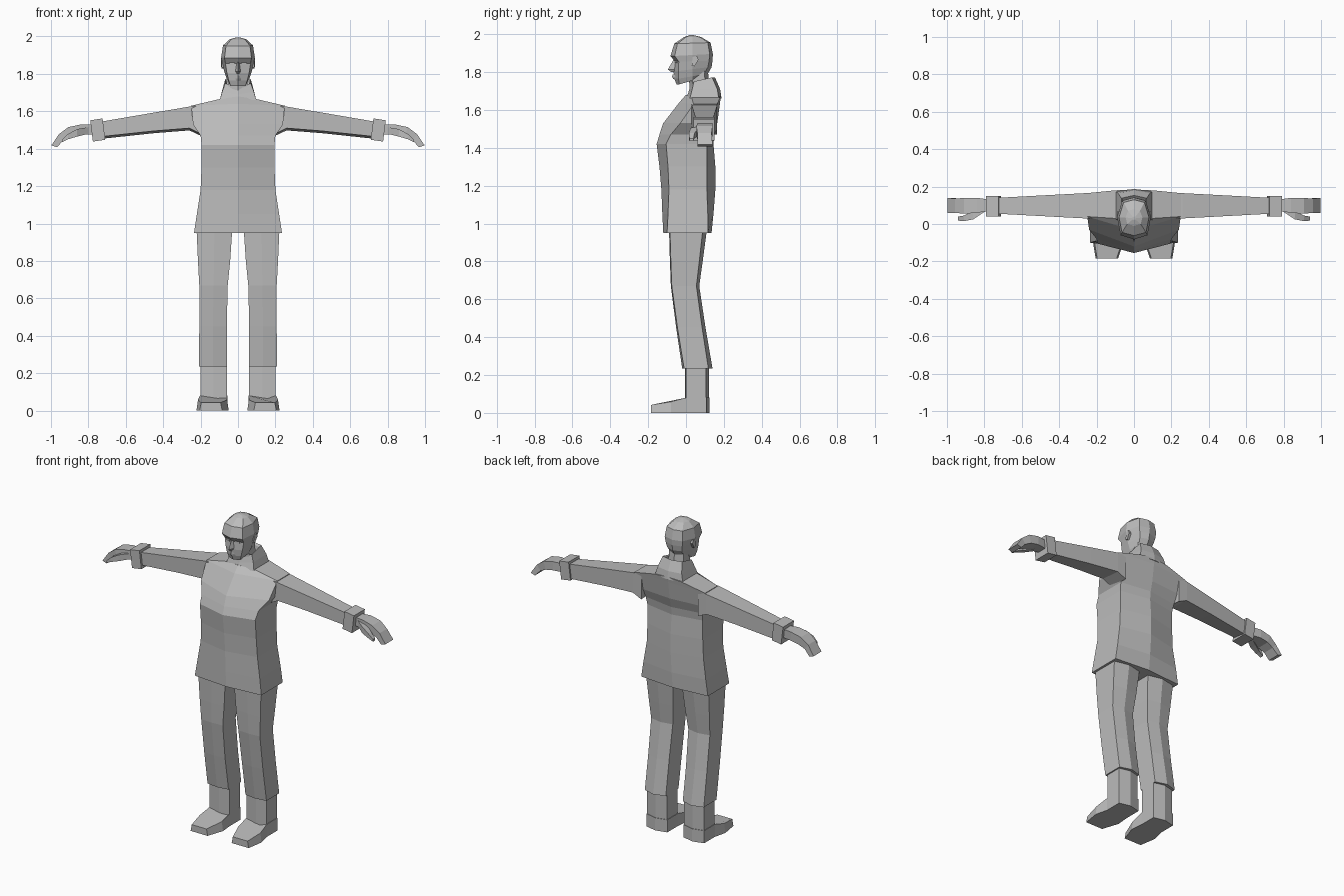
import bpy, bmesh

grey = bpy.data.materials.new("plain_grey")
grey.diffuse_color = (0.5, 0.5, 0.5, 1)


def loft(name, rings, mirror=False):
    """Skin a list of equal-length point rings and cap both ends."""
    bm = bmesh.new()
    loops = [[bm.verts.new(p) for p in ring] for ring in rings]
    n = len(loops[0])
    for a, b in zip(loops, loops[1:]):
        for i in range(n):
            j = (i + 1) % n
            bm.faces.new((a[i], a[j], b[j], b[i]))
    bm.faces.new(loops[0][::-1])
    bm.faces.new(loops[-1])
    bmesh.ops.recalc_face_normals(bm, faces=bm.faces[:])
    mesh = bpy.data.meshes.new(name)
    bm.to_mesh(mesh)
    bm.free()
    mesh.materials.append(grey)
    ob = bpy.data.objects.new(name, mesh)
    bpy.context.collection.objects.link(ob)
    if mirror:
        ob.modifiers.new("mirror", 'MIRROR').use_axis[0] = True
    return ob


def hexagon(z, x0, x1, front, front_corner, back_corner, back):
    """Six-sided level ring with a front ridge and a back ridge."""
    m = (x0 + x1) / 2
    return [(m, front, z), (x1, front_corner, z), (x1, back_corner, z),
            (m, back, z), (x0, back_corner, z), (x0, front_corner, z)]


def sym(half):
    """Close a half ring whose first and last points lie on x = 0."""
    return half + [(-x, y, z) for x, y, z in half[-2:0:-1]]


def section(x, y0, y1, top, bottom, drop=0.0, skew=0.0):
    """Four-sided ring across the x axis, for arms and hands."""
    return [(x + skew, y0, top), (x + skew, y1, top),
            (x - skew, y1, bottom - drop), (x - skew, y0, bottom)]


# Jacket body
torso = [hexagon(z, -w, w, f, fc, bc, b) for z, w, f, fc, bc, b in [
    (0.95, 0.235, -0.12, -0.10, 0.115, 0.135),
    (1.05, 0.22, -0.125, -0.095, 0.115, 0.145),
    (1.18, 0.20, -0.13, -0.09, 0.11, 0.155),
    (1.30, 0.195, -0.14, -0.095, 0.11, 0.155),
    (1.42, 0.195, -0.155, -0.105, 0.11, 0.145),
    (1.47, 0.20, -0.14, -0.08, 0.12, 0.15),
    (1.53, 0.24, -0.12, -0.03, 0.145, 0.165)]]
torso.append([(0, -0.035, 1.64), (0.25, 0.04, 1.63), (0.25, 0.165, 1.63),
              (0, 0.18, 1.64), (-0.25, 0.165, 1.63), (-0.25, 0.04, 1.63)])
torso.append([(0, 0.0, 1.68), (0.1, 0.03, 1.665), (0.1, 0.18, 1.665),
              (0, 0.185, 1.675), (-0.1, 0.18, 1.665), (-0.1, 0.03, 1.665)])
loft("jacket_body", torso)

# Sleeves, with a broad shoulder end
loft("sleeve", [section(0.20, 0.03, 0.165, 1.63, 1.48, 0.01),
                section(0.26, 0.03, 0.165, 1.625, 1.51, 0.012),
                section(0.45, 0.04, 0.155, 1.593, 1.495, 0.012),
                section(0.73, 0.055, 0.14, 1.545, 1.465, 0.012)], True)

# Cuffs
loft("cuff", [section(0.717, 0.04, 0.15, 1.562, 1.448, 0, 0.007),
              section(0.783, 0.04, 0.15, 1.552, 1.438, 0, 0.007)], True)

# Hands with curled fingers
loft("hand", [section(0.77, 0.07, 0.13, 1.53, 1.475),
              section(0.84, 0.06, 0.14, 1.53, 1.475),
              section(0.90, 0.055, 0.14, 1.515, 1.465, 0, 0.008),
              section(0.945, 0.06, 0.135, 1.478, 1.445, 0, 0.012),
              section(0.983, 0.06, 0.14, 1.418, 1.408, 0, 0.015)], True)
loft("thumb", [section(0.80, 0.065, 0.10, 1.515, 1.48),
               section(0.86, 0.025, 0.07, 1.505, 1.465),
               section(0.91, 0.015, 0.045, 1.478, 1.45),
               section(0.94, 0.018, 0.04, 1.45, 1.435)], True)

# Trouser legs
loft("trouser_leg", [hexagon(*r) for r in [
    (0.235, 0.06, 0.208, -0.02, -0.01, 0.118, 0.14),
    (0.45, 0.06, 0.207, -0.052, -0.045, 0.085, 0.103),
    (0.67, 0.055, 0.207, -0.08, -0.075, 0.055, 0.07),
    (0.80, 0.042, 0.214, -0.085, -0.08, 0.07, 0.088),
    (0.98, 0.03, 0.222, -0.09, -0.085, 0.09, 0.112)]], True)

# Ankles
loft("ankle", [hexagon(z, 0.06, 0.2, -0.005, 0.0, 0.105, 0.122)
               for z in (0.02, 0.25)], True)


# Shoes: one outline for the sole, a sloping one for the upper
def shoe_ring(z_toe, z_mid, z_heel, inset):
    i = inset
    return [(0.085 + i, -0.185, z_toe), (0.205 - i, -0.185, z_toe),
            (0.222 - i, -0.08, z_mid), (0.203, 0.0, z_heel),
            (0.203, 0.107, z_heel), (0.13, 0.125, z_heel),
            (0.057, 0.107, z_heel), (0.057, 0.0, z_heel),
            (0.05 + i, -0.08, z_mid)]


loft("shoe", [shoe_ring(0, 0, 0, 0), shoe_ring(0.042, 0.058, 0.08, 0.008)], True)

# Neck
loft("neck", [hexagon(1.64, -0.055, 0.055, 0.02, 0.035, 0.11, 0.13),
              hexagon(1.82, -0.05, 0.05, 0.015, 0.035, 0.095, 0.115)])


# Open collar, higher at the back
def collar_ring(w, f, b, zf, zs, zb):
    return sym([(0, f, zf), (w, f + 0.02, zs), (w, b - 0.015, zb), (0, b, zb)])


loft("collar", [collar_ring(0.098, 0.0, 0.188, 1.66, 1.66, 1.66),
                collar_ring(0.085, 0.012, 0.18, 1.69, 1.705, 1.71),
                collar_ring(0.068, 0.022, 0.153, 1.725, 1.75, 1.772),
                collar_ring(0.060, 0.03, 0.143, 1.72, 1.743, 1.762),
                collar_ring(0.056, 0.035, 0.13, 1.68, 1.69, 1.70)])

# Head: front ridge, cheek, temple, back corner, back ridge
head = []
for zf, zb, w, f, fc, bc, b in [
        (1.735, 1.775, 0.050, -0.050, -0.035, 0.075, 0.095),
        (1.765, 1.790, 0.062, -0.062, -0.040, 0.095, 0.115),
        (1.805, 1.825, 0.074, -0.066, -0.040, 0.115, 0.135),
        (1.855, 1.860, 0.084, -0.058, -0.038, 0.122, 0.140),
        (1.885, 1.895, 0.090, -0.082, -0.060, 0.125, 0.142),
        (1.950, 1.955, 0.080, -0.062, -0.045, 0.115, 0.130),
        (1.985, 1.985, 0.045, -0.010, 0.0, 0.070, 0.080)]:
    zm = (zf + zb) / 2
    head.append(sym([(0, f, zf), (w * 0.8, fc, zf), (w, 0.035, zm),
                     (w * 0.7, bc, zb), (0, b, zb)]))
head.append([(x * 0.2, 0.03 + (y - 0.03) * 0.2, 1.995) for x, y, z in head[-1]])
loft("head", head)

# Nose
loft("nose", [[(-0.008, -0.05, 1.865), (0.008, -0.05, 1.865), (0, -0.066, 1.865)],
              [(-0.018, -0.05, 1.813), (0.018, -0.05, 1.813), (0, -0.096, 1.813)],
              [(-0.012, -0.05, 1.803), (0.012, -0.05, 1.803), (0, -0.078, 1.800)]])

# Lips
loft("lips", [[(-0.025, -0.045, z), (0.025, -0.045, z), (0, y, z)]
              for z, y in ((1.762, -0.066), (1.775, -0.074), (1.788, -0.070))])

# Eyes
loft("eye", [[(0.018, y, 1.848), (0.046, y + 0.007, 1.848),
              (0.046, y + 0.007, 1.860), (0.018, y, 1.860)]
             for y in (-0.058, -0.045)], True)

# Ears
loft("ear", [[(x, 0.030, 1.835), (x, 0.045, 1.830), (x + 0.003, 0.066, 1.865),
              (x + 0.003, 0.058, 1.885), (x, 0.035, 1.880)]
             for x in (0.070, 0.089)], True)
